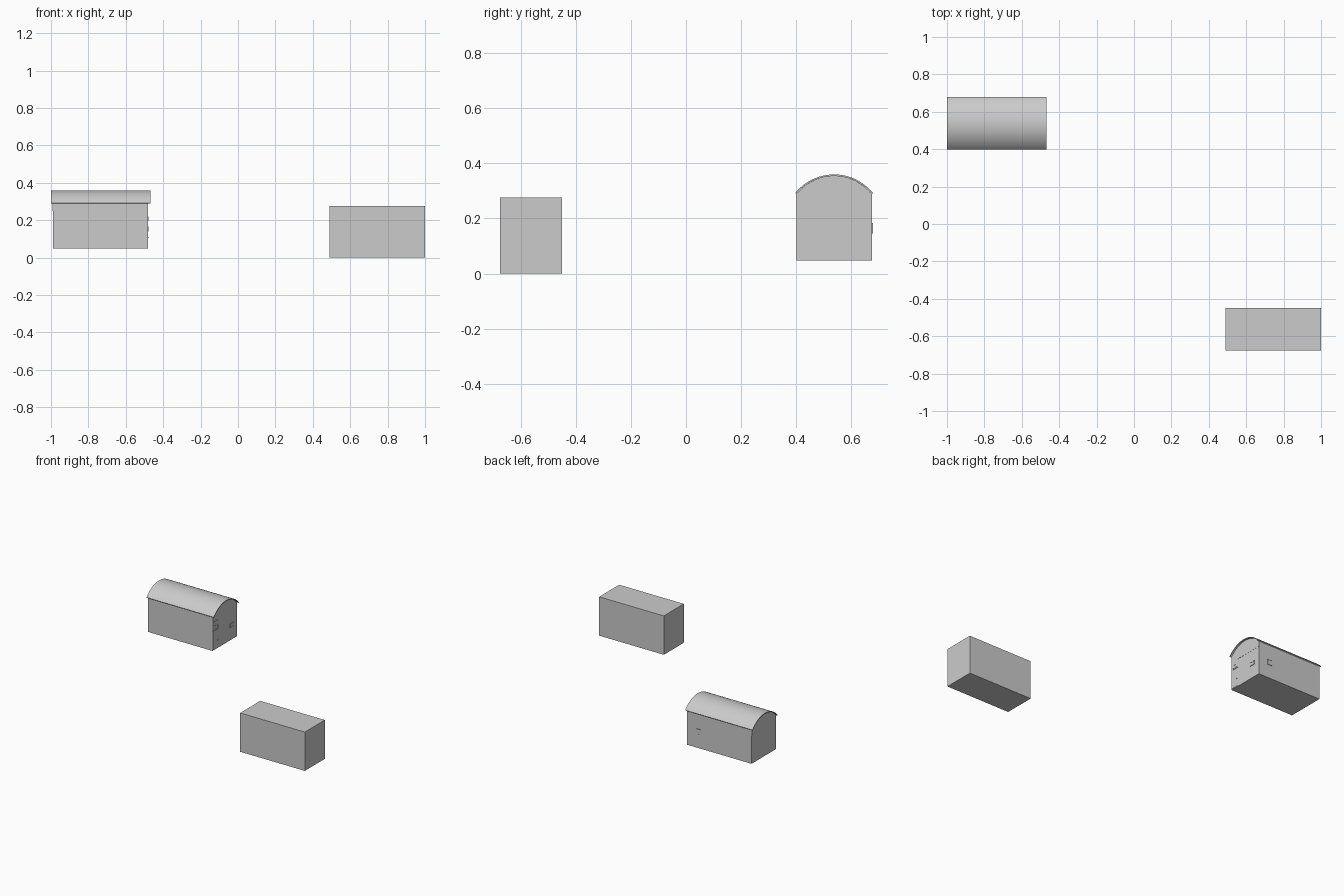
import bpy, bmesh, math

if "Cube" in bpy.data.objects:
    bpy.data.objects.remove(bpy.data.objects["Cube"])


def box(name, x0, x1, y0, y1, z0, z1):
    bpy.ops.mesh.primitive_cube_add(size=1)
    o = bpy.context.object
    o.name = name
    # bake size and place into the mesh
    for v in o.data.vertices:
        v.co = ((x0, x1)[v.co.x > 0], (y0, y1)[v.co.y > 0], (z0, z1)[v.co.z > 0])
    return o


def extrude_x(name, profile, x0, x1):
    bm = bmesh.new()
    face = bm.faces.new([bm.verts.new((x0, y, z)) for y, z in profile])
    new = bmesh.ops.extrude_face_region(bm, geom=[face])["geom"]
    bmesh.ops.translate(bm, vec=(x1 - x0, 0, 0),
                        verts=[g for g in new if isinstance(g, bmesh.types.BMVert)])
    bmesh.ops.recalc_face_normals(bm, faces=bm.faces)
    me = bpy.data.meshes.new(name)
    bm.to_mesh(me)
    bm.free()
    o = bpy.data.objects.new(name, me)
    bpy.context.collection.objects.link(o)
    return o


def arc(half, spring, rise, n=28):
    # circular arc over the hut, from front eave to back eave
    r = (half ** 2 + rise ** 2) / (2 * rise)
    a = math.asin(half / r)
    return [(CY + r * math.sin(t), spring + rise - r + r * math.cos(t))
            for t in (-a + 2 * a * i / n for i in range(n + 1))]


CY = 0.538
X0, X1 = -0.99, -0.482      # hut ends
Y0, Y1 = 0.401, 0.675       # hut sides
T = 0.008                   # wall thickness

# Plain block
box("plain_block", 0.49, 1.0, -0.675, -0.45, 0.0, 0.277)

# Hut floor and walls
box("floor", X0, X1, Y0, Y1, 0.048, 0.056)
box("front_wall", X0, X1, Y0, Y0 + T, 0.05, 0.294)
box("back_wall", X0, X1, Y1 - T, Y1, 0.05, 0.294)
for label, x in (("left", X0), ("right", X1 - T)):
    box(label + "_end_wall", x, x + T, Y0 + T, Y1 - T, 0.05, 0.25)

# Curved gables above the end walls
gable = [(Y0 + 0.002, 0.25)] + arc(0.135, 0.291, 0.063) + [(Y1 - 0.002, 0.25)]
extrude_x("left_gable", gable, X0 - 0.001, X0 + T)
extrude_x("right_gable", gable, X1 - T, X1 + 0.001)

# Barrel roof shell
roof = extrude_x("barrel_roof", arc(0.141, 0.293, 0.067) + arc(0.138, 0.289, 0.065)[::-1],
                 -1.0, -0.469)
bpy.ops.object.select_all(action='DESELECT')
roof.select_set(True)
bpy.context.view_layer.objects.active = roof
bpy.ops.object.shade_smooth_by_angle(angle=math.radians(30))

# Split stable door with knob
box("lower_door", X1, X1 + 0.002, 0.403, 0.467, 0.053, 0.186)
box("upper_door", X1, X1 + 0.002, 0.403, 0.467, 0.189, 0.249)
box("door_knob", X1, X1 + 0.005, 0.454, 0.458, 0.105, 0.109)


# Framed windows: four bars and a pane, u along the wall
def window(name, place, u0, u1, z0, z1, f=0.004):
    place(name + "_pane", u0, u1, z0, z1, 0.0025)
    for part, a, b, c, d in (("left", u0, u0 + f, z0, z1), ("right", u1 - f, u1, z0, z1),
                             ("lower", u0 + f, u1 - f, z0, z0 + f),
                             ("upper", u0 + f, u1 - f, z1 - f, z1)):
        place(name + "_frame_" + part, a, b, c, d, 0.004)


def on_end(name, u0, u1, z0, z1, d):
    box(name, X1, X1 + d, u0, u1, z0, z1)


def on_back(name, u0, u1, z0, z1, d):
    box(name, u0, u1, Y1, Y1 + d, z0, z1)


window("door_window", on_end, 0.42, 0.46, 0.195, 0.22)
window("end_window", on_end, 0.591, 0.633, 0.139, 0.166)
window("back_window", on_back, -0.588, -0.554, 0.145, 0.184)
